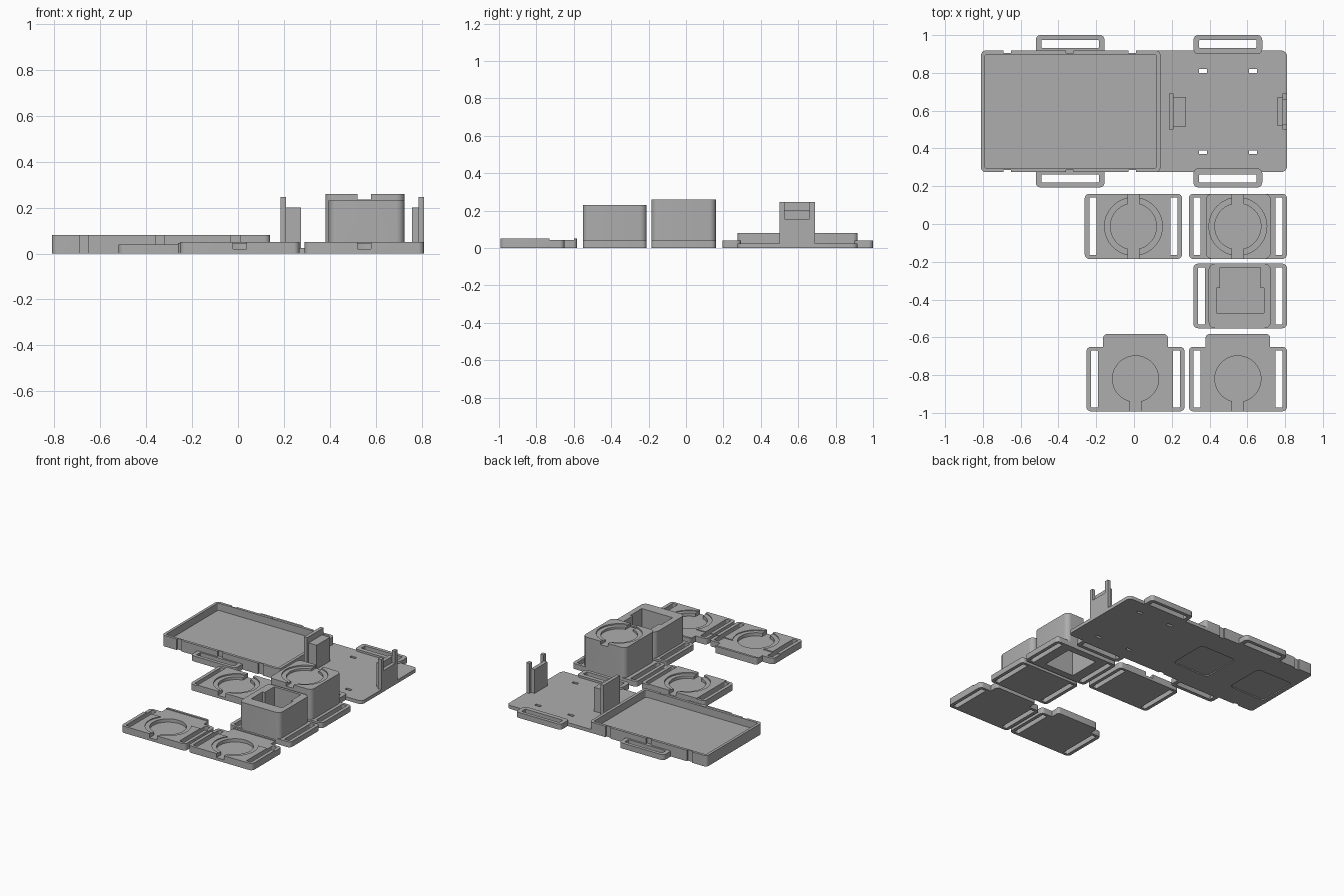
import bpy, bmesh, math

cube = bpy.data.objects.get("Cube")
if cube:
    bpy.data.objects.remove(cube, do_unlink=True)

grey = bpy.data.materials.new("plain grey")
grey.use_nodes = True
grey.diffuse_color = (0.42, 0.42, 0.42, 1)
grey.node_tree.nodes["Principled BSDF"].inputs["Base Color"].default_value = (0.42, 0.42, 0.42, 1)


def extrude(name, points, z0, z1):
    """Closed outline pushed up from z0 to z1."""
    bm = bmesh.new()
    face = bm.faces.new([bm.verts.new((x, y, z0)) for x, y in points])
    top = bmesh.ops.extrude_face_region(bm, geom=[face])["geom"]
    verts = [v for v in top if isinstance(v, bmesh.types.BMVert)]
    bmesh.ops.translate(bm, vec=(0, 0, z1 - z0), verts=verts)
    bmesh.ops.recalc_face_normals(bm, faces=bm.faces)
    mesh = bpy.data.meshes.new(name)
    bm.to_mesh(mesh)
    bm.free()
    mesh.materials.append(grey)
    obj = bpy.data.objects.new(name, mesh)
    bpy.context.collection.objects.link(obj)
    return obj


def block(x0, x1, y0, y1, z0, z1, r=0, name="piece"):
    """Box whose upright edges are rounded by r."""
    if r == 0:
        return extrude(name, [(x0, y0), (x1, y0), (x1, y1), (x0, y1)], z0, z1)
    pts = []
    corners = [(x1 - r, y1 - r), (x0 + r, y1 - r), (x0 + r, y0 + r), (x1 - r, y0 + r)]
    for quarter, (cx, cy) in enumerate(corners):
        for step in range(7):
            a = (quarter + step / 6) * math.pi / 2
            pts.append((cx + r * math.cos(a), cy + r * math.sin(a)))
    return extrude(name, pts, z0, z1)


def disc(x, y, r, z0, z1):
    ring = [i * math.tau / 64 for i in range(64)]
    return extrude("disc", [(x + r * math.cos(a), y + r * math.sin(a)) for a in ring], z0, z1)


def combine(obj, others, operation):
    """Apply a boolean with each helper, then drop the helper."""
    for other in others:
        mod = obj.modifiers.new("boolean", 'BOOLEAN')
        mod.operation, mod.solver, mod.object = operation, 'EXACT', other
        bpy.context.view_layer.update()
        graph = bpy.context.evaluated_depsgraph_get()
        mesh = bpy.data.meshes.new_from_object(obj.evaluated_get(graph))
        obj.modifiers.clear()
        obj.data = mesh
        bpy.data.objects.remove(other, do_unlink=True)
    return obj


def cut(obj, *others):
    return combine(obj, others, 'DIFFERENCE')


def join(obj, *others):
    return combine(obj, others, 'UNION')


def finish(obj):
    obj.data.shade_smooth()
    obj.data.set_sharp_from_angle(angle=math.radians(30))


def strap_frame(name, x, half, y0, y1, height):
    """Rounded base with a strap slot along each side."""
    frame = block(x - half, x + half, y0, y1, 0, height, 0.025, name)
    for side in (-1, 1):
        a, b = sorted((x + side * (half - 0.062), x + side * (half - 0.025)))
        cut(frame, block(a, b, y0 + 0.02, y1 - 0.02, -0.1, 0.2, 0.006))
    return frame


def socket(obj, x, y, top, ledge, floor, key_ends):
    """Stepped round socket with key slots running to the edges."""
    cut(obj, disc(x, y, 0.153, ledge, top + 0.1), disc(x, y, 0.122, floor, top + 0.1))
    for end in key_ends:
        a, b = sorted((y, end))
        cut(obj, block(x - 0.03, x + 0.03, a, b, floor, top + 0.1))


# Main plate with the raised tray
mid = 0.597
plate = block(-0.4, 0.81, 0.275, 0.918, 0, 0.025, 0.03, "main_plate_and_tray")
tray = block(-0.81, 0.14, 0.275, 0.918, 0, 0.08, 0.025)
cut(tray, block(-0.79, 0.118, 0.295, 0.898, 0.027, 0.2, 0.012))
join(plate, tray)
for x in (-0.67, -0.34, -0.01):
    for y in (0.275, 0.918):
        cut(plate, block(x - 0.02, x + 0.02, y - 0.012, y + 0.012, -0.1, 0.2))

# Small plate slots and shallow underside recesses
for x in (0.365, 0.63):
    for y in (0.38, 0.81):
        cut(plate, block(x - 0.022, x + 0.022, y - 0.01, y + 0.01, -0.1, 0.1, 0.004))
for x in (-0.63, -0.13):
    cut(plate, block(x - 0.15, x + 0.15, mid - 0.16, mid + 0.14, -0.1, 0.008, 0.03))

# Strap loops on both long edges
for x in (-0.338, 0.497):
    for side in (-1, 1):
        y0, y1 = sorted((mid + side * 0.303, mid + side * 0.403))
        loop = block(x - 0.182, x + 0.182, y0, y1, 0, 0.04, 0.025)
        y0, y1 = sorted((mid + side * 0.335, mid + side * 0.378))
        join(plate, cut(loop, block(x - 0.152, x + 0.152, y0, y1, -0.1, 0.1, 0.005)))

# Upright clips: solid one beside the tray, forked one at the far end
join(plate, block(0.185, 0.21, 0.5, 0.69, 0.01, 0.245),
     block(0.2, 0.275, 0.517, 0.672, 0.01, 0.2))
fork = block(0.785, 0.81, 0.5, 0.69, 0.01, 0.245)
cut(fork, block(0.7, 0.9, 0.527, 0.66, 0.155, 0.3))
join(plate, fork, block(0.757, 0.785, 0.522, 0.67, 0.01, 0.2))
finish(plate)

# Low round-socket module
low = strap_frame("low_socket_module", -0.003, 0.258, -0.185, 0.16, 0.045)
join(low, block(-0.199, 0.193, -0.185, 0.16, 0, 0.05))
socket(low, -0.003, -0.013, 0.05, 0.04, 0.02, (-0.3, 0.3))
finish(low)

# Tall round-socket module, hollow underneath
tall = strap_frame("tall_socket_module", 0.55, 0.26, -0.185, 0.16, 0.04)
join(tall, block(0.38, 0.725, -0.185, 0.16, 0, 0.26, 0.035))
socket(tall, 0.55, -0.013, 0.26, 0.25, 0.235, (-0.3, 0.3))
cut(tall, block(0.43, 0.67, -0.133, 0.107, -0.1, 0.2))
finish(tall)

# Open box module
box = strap_frame("open_box_module", 0.562, 0.248, -0.552, -0.21, 0.04)
join(box, block(0.395, 0.725, -0.552, -0.21, 0, 0.23, 0.035))
cut(box, block(0.455, 0.67, -0.47, -0.23, 0.03, 0.4),
    block(0.437, 0.687, -0.47, -0.34, 0.03, 0.4))
finish(box)

# Pair of tabbed socket modules
for x, name in ((0.008, "right_tabbed_module"), (0.55, "left_tabbed_module")):
    tabbed = strap_frame(name, x, 0.26, -0.992, -0.65, 0.05)
    join(tabbed, block(x - 0.171, x + 0.171, -0.8, -0.583, 0, 0.05, 0.02))
    cut(tabbed, block(x - 0.4, x + 0.4, -0.73, -0.6, 0.044, 0.1))
    socket(tabbed, x, -0.82, 0.05, 0.044, 0.02, (-1.1,))
    finish(tabbed)
